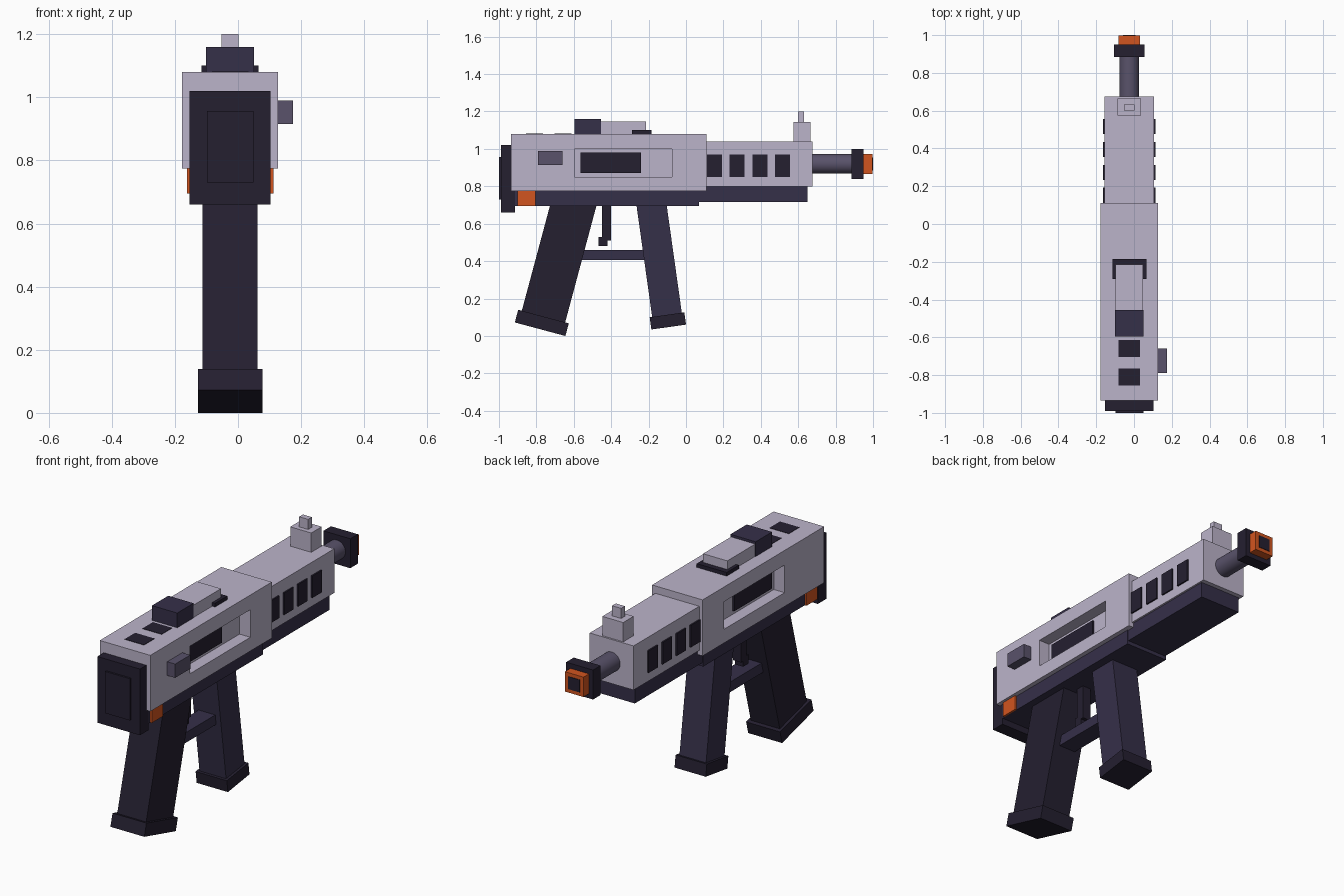
import bpy, bmesh, math
from mathutils import Matrix, Vector

if "Cube" in bpy.data.objects:
    bpy.data.objects.remove(bpy.data.objects["Cube"])

CX = -0.025  # centre line of the body in x


def mat(name, rgb):
    m = bpy.data.materials.new(name)
    m.diffuse_color = (*rgb, 1)
    m.use_nodes = True
    m.node_tree.nodes["Principled BSDF"].inputs["Base Color"].default_value = m.diffuse_color
    return m


LIGHT = mat("pale_lilac", (0.50, 0.455, 0.59))
DARK = mat("dark_violet", (0.036, 0.029, 0.066))
BLACK = mat("near_black", (0.018, 0.014, 0.030))
STEEL = mat("grey_violet", (0.10, 0.085, 0.145))
ORANGE = mat("orange", (0.64, 0.09, 0.014))


def finish(name, bm, material):
    me = bpy.data.meshes.new(name)
    bm.to_mesh(me)
    bm.free()
    ob = bpy.data.objects.new(name, me)
    bpy.context.collection.objects.link(ob)
    if material:
        me.materials.append(material)
    return ob


def box(name, x, y, z, material):
    """Box from (min, max) ranges."""
    bm = bmesh.new()
    size = [r[1] - r[0] for r in (x, y, z)]
    mid = [(r[0] + r[1]) / 2 for r in (x, y, z)]
    bmesh.ops.create_cube(bm, size=1, matrix=Matrix.Translation(mid) @ Matrix.Diagonal((*size, 1)))
    return finish(name, bm, material)


def cbox(name, half, y, z, material):
    """Box centred on the body centre line."""
    return box(name, (CX - half, CX + half), y, z, material)


def tilted(name, half, width, bottom, top, origin, degrees, material):
    """Box leaning in the yz plane; bottom/top are measured along its axis."""
    ob = box(name, (-half, half), (-width / 2, width / 2), (bottom, top), material)
    ob.data.transform(Matrix.Translation((CX, *origin)) @ Matrix.Rotation(math.radians(degrees), 4, 'X'))
    return ob


# Upper receiver with a recess cut in each side
body = cbox("receiver", 0.152, (-0.935, 0.11), (0.775, 1.08), LIGHT)
for s in (-1, 1):
    xs = sorted((CX + s * 0.087, CX + s * 0.25))
    cutter = box("recess_cutter", xs, (-0.595, -0.075), (0.85, 1.0), None)
    mod = body.modifiers.new("recess", 'BOOLEAN')
    mod.operation, mod.solver, mod.object = 'DIFFERENCE', 'EXACT', cutter
    bpy.context.view_layer.objects.active = body
    bpy.ops.object.modifier_apply(modifier=mod.name)
    bpy.data.objects.remove(cutter)

# Forward shroud and lower frame
cbox("barrel_shroud", 0.132, (0.10, 0.675), (0.80, 1.04), LIGHT)
cbox("lower_frame", 0.127, (-0.92, 0.07), (0.695, 0.79), DARK)
cbox("lower_fore_end", 0.122, (0.05, 0.65), (0.715, 0.81), DARK)

# Rear plate and its raised panel
cbox("rear_plate", 0.128, (-0.99, -0.915), (0.66, 1.02), BLACK)
cbox("rear_panel", 0.074, (-1.0, -0.98), (0.73, 0.957), BLACK)

# Details mirrored on both sides
for s, side in ((-1, "left"), (1, "right")):
    def strip(name, inner, outer, y, z, material):
        box(f"{side}_{name}", sorted((CX + s * inner, CX + s * outer)), y, z, material)
    strip("port_panel", 0.08, 0.098, (-0.565, -0.24), (0.87, 0.98), BLACK)
    strip("orange_marker", 0.11, 0.137, (-0.90, -0.805), (0.695, 0.775), ORANGE)
    for i in range(4):
        y0 = 0.112 + 0.1215 * i
        strip(f"vent_{i + 1}", 0.12, 0.14, (y0, y0 + 0.08), (0.85, 0.97), BLACK)

# Charging handle on the right only
box("charging_handle", (0.12, 0.175), (-0.79, -0.66), (0.915, 0.99), STEEL)

# Top details
cbox("rear_sight", 0.076, (-0.595, -0.455), (1.07, 1.16), DARK)
cbox("sight_rail", 0.073, (-0.46, -0.215), (1.07, 1.147), LIGHT)
cbox("rail_base", 0.09, (-0.29, -0.185), (1.07, 1.10), BLACK)
for i, y0 in enumerate((-0.855, -0.703)):
    cbox(f"top_inlay_{i + 1}", 0.058, (y0, y0 + 0.09), (1.07, 1.082), BLACK)
cbox("front_sight_base", 0.063, (0.575, 0.665), (1.03, 1.145), LIGHT)
cbox("front_sight_post", 0.027, (0.60, 0.632), (1.14, 1.20), LIGHT)

# Round barrel
bm = bmesh.new()
bmesh.ops.create_cone(bm, cap_ends=True, segments=32, radius1=0.052, radius2=0.052, depth=0.24,
                      matrix=Matrix.Translation(Vector((CX, 0.78, 0.92))) @ Matrix.Rotation(math.pi / 2, 4, 'X'))
barrel = finish("barrel", bm, STEEL)
bpy.ops.object.select_all(action='DESELECT')
barrel.select_set(True)
bpy.context.view_layer.objects.active = barrel
bpy.ops.object.shade_smooth_by_angle()

# Square muzzle collar, tip and bore
cbox("muzzle_collar", 0.081, (0.885, 0.95), (0.84, 1.0), BLACK)
cbox("muzzle_tip", 0.056, (0.94, 0.997), (0.865, 0.973), ORANGE)
cbox("muzzle_bore", 0.034, (0.97, 1.0), (0.885, 0.953), BLACK)

# Rear grip and front magazine, each with a wider foot
tilted("rear_grip", 0.087, 0.24, 0.06, 0.73, (-0.78, 0.036), -15, BLACK)
tilted("rear_grip_foot", 0.102, 0.28, 0.0, 0.07, (-0.78, 0.036), -15, BLACK)
tilted("magazine", 0.08, 0.16, 0.05, 0.71, (-0.0925, 0.0475), 8, DARK)
tilted("magazine_foot", 0.094, 0.187, 0.0, 0.066, (-0.0925, 0.0475), 8, BLACK)

# Trigger and guard
cbox("trigger", 0.025, (-0.45, -0.402), (0.51, 0.71), BLACK)
cbox("trigger_tip", 0.025, (-0.467, -0.42), (0.48, 0.53), BLACK)
cbox("trigger_guard", 0.05, (-0.60, -0.20), (0.405, 0.46), DARK)
